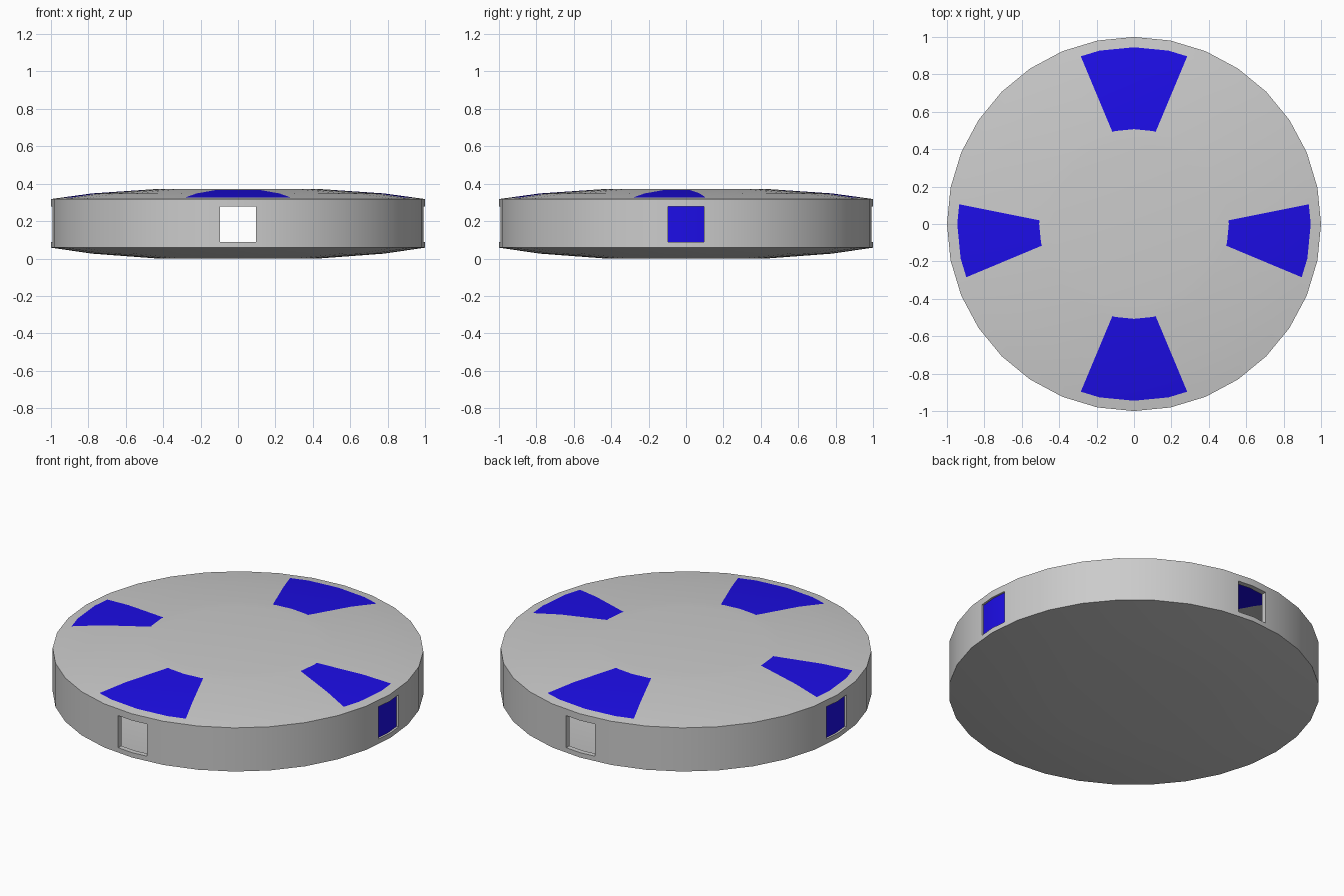
import bpy, bmesh
from math import cos, sin, pi
from mathutils import Vector

if "Cube" in bpy.data.objects:
    bpy.data.objects.remove(bpy.data.objects["Cube"])

SEG = 32
HULL, TOP, SIDE, OPENING = range(4)
X, Y, Z = Vector((1, 0, 0)), Vector((0, 1, 0)), Vector((0, 0, 1))
HALF_W, Z_LO, Z_HI = 0.095, 0.087, 0.278      # side window size

blue = bpy.data.materials.new("blue_glass")
blue.diffuse_color = (0.012, 0.004, 0.8, 1)
blue.use_nodes = True
blue.node_tree.nodes["Principled BSDF"].inputs["Base Color"].default_value = blue.diffuse_color

# Disc shell revolved from a radius / height profile
profile = [(.43, 0), (.78, .026), (1, .058), (1, .318), (.945, .3255),
           (.78, .348), (.507, .3667), (.43, .372)]
bm = bmesh.new()
tag = bm.faces.layers.int.new("part")
rings = [[bm.verts.new((r * cos(2 * pi * i / SEG), r * sin(2 * pi * i / SEG), z))
          for i in range(SEG)] for r, z in profile]
for a, b in zip(rings, rings[1:]):
    for i in range(SEG):
        j = (i + 1) % SEG
        bm.faces.new((a[i], a[j], b[j], b[i]))
bm.faces.new(rings[0][::-1])
bm.faces.new(rings[-1])
bm.normal_update()


def cut(pick, point, normal):
    faces = [f for f in bm.faces if pick(f)]
    geom = set(faces)
    for f in faces:
        geom.update(f.edges)
        geom.update(f.verts)
    bmesh.ops.bisect_plane(bm, geom=list(geom), dist=1e-5,
                           plane_co=point, plane_no=normal)
    bm.normal_update()


def outward(co):
    d = X if abs(co.x) > abs(co.y) else Y
    return d if co.dot(d) > 0 else -d


# Score the roof panels and side windows into the shell on all four sides
for d, s in ((X, Y), (-X, Y), (Y, X), (-Y, X)):
    wide = (.118, .418, .498)                    # offset, slope, start
    low, high = wide, (wide if s == X else (.02, .2, .507))

    def edge(line, t):
        return line[0] + line[1] * (t - line[2])

    def on_roof(f):
        c = f.calc_center_median()
        return (f.normal.z > .5 and .515 < c.xy.length < .935
                and c.dot(d) > .4 and abs(c.dot(s)) < .45)

    def on_rim(f):
        return abs(f.normal.z) < .5 and f.calc_center_median().dot(d) > .9

    for line, sign in ((low, -1), (high, 1)):
        point = d * line[2] + s * sign * line[0]
        cut(on_roof, point, s - d * (sign * line[1]))
    for side in (-1, 1):
        cut(on_rim, s * side * HALF_W, s)
    for z in (Z_LO, Z_HI):
        cut(on_rim, Z * z, Z)

    for f in bm.faces:
        c = f.calc_center_median()
        t, u = c.dot(d), c.dot(s)
        if on_roof(f) and -edge(low, t) < u < edge(high, t):
            f[tag] = TOP
        elif on_rim(f) and abs(u) < HALF_W and Z_LO < c.z < Z_HI:
            f[tag] = SIDE if s == Y else OPENING


def part(name, kind, material=None):
    """Split the tagged faces off into their own object."""
    b = bm.copy()
    layer = b.faces.layers.int["part"]
    bmesh.ops.delete(b, geom=[f for f in b.faces if f[layer] != kind],
                     context='FACES')
    if kind == HULL:                             # reveals around the windows
        rim = [e for e in b.edges if e.is_boundary and
               all(Z_LO - .01 < v.co.z < Z_HI + .01 for v in e.verts)]
        new = bmesh.ops.extrude_edge_only(b, edges=rim)["geom"]
        for v in new:
            if isinstance(v, bmesh.types.BMVert):
                v.co -= outward(v.co) * .03
    if kind == SIDE:                             # glass sits slightly inset
        for v in b.verts:
            v.co -= outward(v.co) * .012
    me = bpy.data.meshes.new(name)
    b.to_mesh(me)
    b.free()
    ob = bpy.data.objects.new(name, me)
    bpy.context.collection.objects.link(ob)
    if material:
        me.materials.append(material)
    bpy.ops.object.select_all(action='DESELECT')
    ob.select_set(True)
    bpy.context.view_layer.objects.active = ob
    bpy.ops.object.shade_smooth_by_angle(angle=pi / 6)


part("disc_hull", HULL)
part("roof_panels", TOP, blue)
part("side_windows", SIDE, blue)
bm.free()
